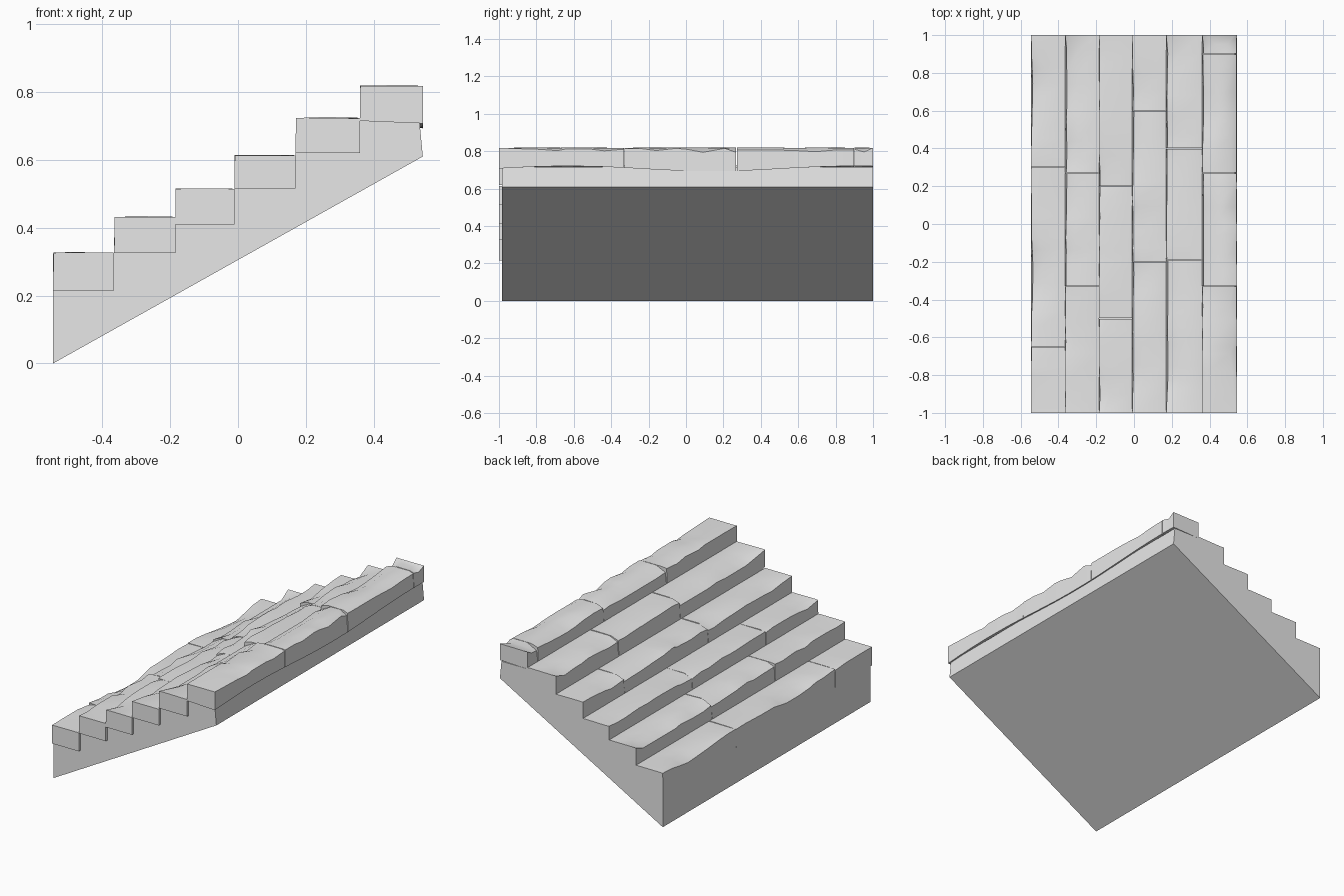
import bpy, bmesh, math, random

random.seed(4)
cube = bpy.data.objects.get("Cube")
if cube:
    bpy.data.objects.remove(cube, do_unlink=True)

stone = bpy.data.materials.new("grey stone")
stone.use_nodes = True
stone.diffuse_color = (0.8, 0.8, 0.8, 1)
stone.node_tree.nodes["Principled BSDF"].inputs["Base Color"].default_value = (0.8, 0.8, 0.8, 1)


def loft(name, sections):
    """Skin a closed solid through matching (x, y, z) cross-sections."""
    bm = bmesh.new()
    rings = [[bm.verts.new(p) for p in s] for s in sections]
    n = len(rings[0])
    for a, b in zip(rings, rings[1:]):
        for i in range(n):
            j = (i + 1) % n
            bm.faces.new((a[i], a[j], b[j], b[i]))
    bm.faces.new(rings[0])
    bm.faces.new(rings[-1])
    bmesh.ops.recalc_face_normals(bm, faces=bm.faces)
    mesh = bpy.data.meshes.new(name)
    bm.to_mesh(mesh)
    bm.free()
    mesh.materials.append(stone)
    obj = bpy.data.objects.new(name, mesh)
    bpy.context.collection.objects.link(obj)
    bpy.ops.object.select_all(action='DESELECT')
    obj.select_set(True)
    bpy.context.view_layer.objects.active = obj
    bpy.ops.object.shade_smooth_by_angle(angle=math.radians(35))
    return obj


edges = [-0.545, -0.365, -0.185, -0.01, 0.17, 0.36, 0.545]
beds = [0.215, 0.325, 0.41, 0.515, 0.62, 0.715]
tops = [0.328, 0.433, 0.516, 0.615, 0.725, 0.82]
joints = [(-0.65, 0.3), (-0.33, 0.27), (-0.5, 0.2), (-0.2, 0.6),
          (-0.19, 0.4), (-0.33, 0.27, 0.9)]

# Sloping base with a stepped upper side
profile = [(-0.545, 0)]
for i, z in enumerate(beds):
    right = edges[i + 1] if i < 5 else 0.535
    profile += [(edges[i], z), (right, z)]
profile.append((0.545, 0.61))
loft("stair_base", [[(x, y, z) for x, z in profile] for y in (-0.985, 1)])


def bed_dip(y):
    """Gentle sag of the lower outer edge of the top tread."""
    return -0.008 + 0.014 * math.cos((y - 0.9) * math.pi / 0.65 * 0.85)


# Worn tread stones, several to each step
for i in range(6):
    x0, x1, low, top = edges[i], edges[i + 1], beds[i], tops[i]
    last = i == 5
    stops = [-1, *joints[i], 1]
    for k, (ya, yb) in enumerate(zip(stops, stops[1:])):
        start = ya + (0.002 if k else 0)
        end = yb - (0.002 if yb < 1 else 0)
        count = max(2, round((yb - ya) / 0.09))
        sections = []
        wear = random.uniform(0.004, 0.02)
        for s in range(count + 1):
            f = s / count
            if 0 < s < count:
                f += random.uniform(-0.3, 0.3) / count
            y = start + (end - start) * f
            # Wear wanders along the edge and fades at the stair ends
            wear = min(0.036, max(0.001, wear + random.uniform(-0.016, 0.016)))
            drop = 0.002 if abs(y) > 0.99 else wear
            back = random.uniform(0.002, 0.025) if last and abs(y) < 0.99 else 0
            inner = x0 + 0.025 + drop * 1.4
            sections.append([
                (x0, y, low),
                (x0 + drop * 0.25, y, top - drop),
                (inner, y, top - random.uniform(0, 0.003)),
                (x1 - 0.012 - back * 1.6, y, top - random.uniform(0, 0.003)),
                (x1 - back * 0.15, y, top - 0.002 - back),
                (x1, y, low + (bed_dip(y) if last else 0)),
            ])
        loft(f"step_{i + 1}_stone_{k + 1}", sections)
